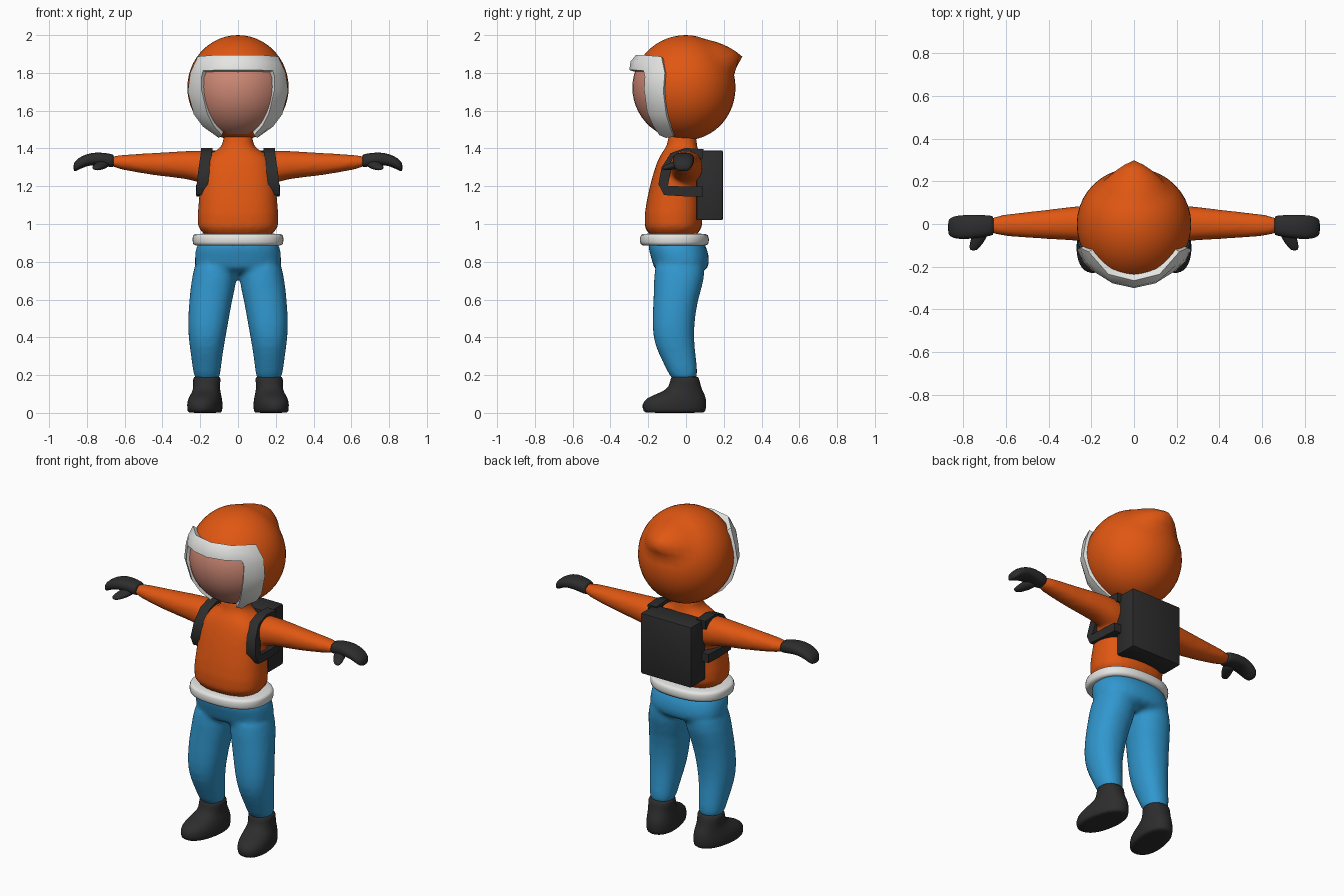
import bpy, bmesh, math
from mathutils import Vector

cube = bpy.data.objects.get("Cube")
if cube:
    bpy.data.objects.remove(cube, do_unlink=True)


def material(name, rgb):
    mat = bpy.data.materials.new(name)
    mat.use_nodes = True
    colour = (*rgb, 1)
    mat.diffuse_color = colour
    shader = next(n for n in mat.node_tree.nodes if n.type == 'BSDF_PRINCIPLED')
    shader.inputs["Base Color"].default_value = colour
    shader.inputs["Roughness"].default_value = 0.7
    return mat


ORANGE = material("orange cloth", (0.75, 0.095, 0.006))
BLUE = material("blue cloth", (0.03, 0.31, 0.62))
BLACK = material("black rubber", (0.026, 0.026, 0.026))
WHITE = material("white fur", (0.78, 0.78, 0.76))
SKIN = material("skin", (0.62, 0.25, 0.18))


def finish(name, bm, *mats, subdivide=0, voxel=0, sharp=None):
    """Turn a bmesh into a shaded object with its modifiers."""
    bmesh.ops.recalc_face_normals(bm, faces=bm.faces)
    mesh = bpy.data.meshes.new(name)
    for face in bm.faces:
        face.smooth = True
    bm.to_mesh(mesh)
    bm.free()
    for mat in mats:
        mesh.materials.append(mat)
    if sharp:
        mesh.set_sharp_from_angle(angle=math.radians(sharp))
    obj = bpy.data.objects.new(name, mesh)
    bpy.context.collection.objects.link(obj)
    if subdivide:
        sub = obj.modifiers.new("Subdivide", 'SUBSURF')
        sub.levels = sub.render_levels = subdivide
    if voxel:
        blend = obj.modifiers.new("Blend", 'REMESH')
        blend.mode = 'VOXEL'
        blend.voxel_size = voxel
        blend.use_smooth_shade = True
        soften = obj.modifiers.new("Soften", 'SMOOTH')
        soften.factor = 0.5
        soften.iterations = 5
    return obj


def skin_rings(bm, rings, closed_ends=True):
    """Bridge rings of points with quads and cap the ends."""
    loops = [[bm.verts.new(p) for p in ring] for ring in rings]
    n = len(loops[0])
    for a, b in zip(loops, loops[1:]):
        for i in range(n):
            j = (i + 1) % n
            bm.faces.new((a[i], a[j], b[j], b[i]))
    if closed_ends:
        bm.faces.new(loops[0])
        bm.faces.new(loops[-1])


def loft(bm, axis, rows, side=1, power=2.2, sides=20):
    """Rows hold a position along the axis, then low/high bounds of the other two axes."""
    def bend(c):
        return math.copysign(abs(c) ** (2 / power), c)
    rings = []
    for t, u0, u1, v0, v1 in rows:
        ring = []
        for i in range(sides):
            a = math.tau * i / sides
            p = [(u0 + u1) / 2 + (u1 - u0) / 2 * bend(math.cos(a)),
                 (v0 + v1) / 2 + (v1 - v0) / 2 * bend(math.sin(a))]
            p.insert(axis, t)
            ring.append((p[0] * side, p[1], p[2]))
        rings.append(ring)
    skin_rings(bm, rings)


def centred(rows):
    """Expand (z, half width, y0, y1) rows to full bounds."""
    return [(z, -w, w, y0, y1) for z, w, y0, y1 in rows]


# Jacket: torso, neck and sleeves blended together
bm = bmesh.new()
loft(bm, 2, centred([
    (0.91, .225, -.225, .09), (1.05, .215, -.225, .09), (1.2, .202, -.193, .085),
    (1.3, .196, -.165, .085), (1.36, .17, -.14, .075), (1.395, .105, -.115, .065),
    (1.42, .075, -.095, .055), (1.5, .085, -.1, .06)]), power=2.4, sides=28)
for side in (1, -1):
    loft(bm, 0, [
        (.1, -.08, .09, 1.2, 1.39), (.2, -.09, .09, 1.215, 1.39),
        (.27, -.078, .085, 1.24, 1.388), (.4, -.072, .068, 1.25, 1.38),
        (.55, -.062, .052, 1.275, 1.37), (.7, -.05, .035, 1.303, 1.363)], side)
finish("jacket", bm, ORANGE, subdivide=1, voxel=0.014)

# Trousers: hips and legs blended together
bm = bmesh.new()
loft(bm, 2, centred([
    (.94, .22, -.215, .09), (.85, .226, -.195, .118), (.8, .232, -.178, .127),
    (.73, .225, -.165, .11)]), power=2.4, sides=28)
for side in (1, -1):
    loft(bm, 2, [
        (.84, .0, .225, -.17, .11), (.7, .003, .248, -.17, .1), (.6, .03, .26, -.174, .062),
        (.45, .055, .269, -.182, .042), (.35, .074, .257, -.166, .046),
        (.25, .089, .242, -.112, .06), (.15, .095, .232, -.07, .065)], side)
finish("trousers", bm, BLUE, subdivide=1, voxel=0.014)

# Fur hem around the waist
bm = bmesh.new()
loft(bm, 2, centred([
    (.885, .225, -.225, .1), (.888, .24, -.243, .12), (.92, .243, -.246, .124),
    (.945, .24, -.241, .118), (.95, .22, -.225, .1)]), power=2.4, sides=28)
finish("waist_hem", bm, WHITE, subdivide=1)

# Boots turned slightly outward, and mittens with thumbs
for side, label in ((1, "left"), (-1, "right")):
    bm = bmesh.new()
    loft(bm, 2, [
        (0, .085, .245, -.215, .095), (.004, .077, .253, -.23, .105),
        (.045, .073, .257, -.24, .112), (.08, .08, .25, -.215, .108),
        (.11, .09, .24, -.13, .095), (.135, .095, .237, -.09, .08),
        (.188, .09, .24, -.083, .07), (.194, .1, .23, -.07, .06)], side)
    pivot = Vector((.165 * side, 0, 0))
    for v in bm.verts:
        turn = .17 * side * min(1, max(0, (.16 - v.co.z) / .06))
        d = v.co - pivot
        v.co.x = pivot.x + d.x * math.cos(turn) - d.y * math.sin(turn)
        v.co.y = d.x * math.sin(turn) + d.y * math.cos(turn)
    finish(label + "_boot", bm, BLACK, subdivide=1)

    bm = bmesh.new()
    loft(bm, 0, [
        (.658, -.05, .035, 1.304, 1.366), (.662, -.055, .04, 1.298, 1.37),
        (.74, -.068, .045, 1.312, 1.383), (.8, -.073, .043, 1.31, 1.373),
        (.85, -.068, .037, 1.282, 1.348), (.873, -.05, .02, 1.275, 1.32)], side, 2.5, 16)
    loft(bm, 1, [
        (-.01, .67, .75, 1.295, 1.35), (-.07, .69, .765, 1.287, 1.33),
        (-.11, .722, .775, 1.282, 1.312), (-.125, .738, .765, 1.288, 1.302)], side, 2, 12)
    finish(label + "_mitten", bm, BLACK, subdivide=1)

# Hood with a point at the back; its front faces are the skin
centre = Vector((0, 0, 1.722))
tip = Vector((0, .305, .16))
bm = bmesh.new()
bmesh.ops.create_uvsphere(bm, u_segments=40, v_segments=26, radius=1)
for v in bm.verts:
    d = v.co.normalized()
    gap = d.angle(tip)
    offset = (d - tip.normalized()).normalized() if gap > .001 else Vector((0, 0, 1))
    reach = .14 + .56 * min(1, max(0, (offset.z + 1) / 1.1))
    push = .075 * max(0, 1 - gap / reach) ** 1.3
    depth = .284 if d.y < 0 else .262
    v.co = centre + Vector((d.x * .268, d.y * depth, d.z * .278)) + d * push
for face in bm.faces:
    c = face.calc_center_median()
    face.material_index = int(c.y < -.13 and abs(c.x) < .225 and c.z < 1.86)
finish("hood", bm, ORANGE, SKIN)

# Fur trim framing the face: inner edge, outer edge
half = [
    ((0, -.3, 1.815), (0, -.265, 1.895)),
    ((.1, -.278, 1.815), (.12, -.235, 1.895)),
    ((.185, -.225, 1.812), (.213, -.13, 1.887)),
    ((.193, -.218, 1.78), (.253, -.112, 1.8)),
    ((.193, -.222, 1.71), (.266, -.12, 1.7)),
    ((.165, -.205, 1.59), (.234, -.105, 1.58)),
    ((.13, -.175, 1.52), (.185, -.085, 1.515)),
    ((.085, -.14, 1.47), (.11, -.065, 1.462))]
mirrored = [tuple((-x, y, z) for x, y, z in pair) for pair in half[:0:-1]]
rings = []
for pair in mirrored + half:
    inner, outer = (Vector(p) - centre for p in pair)
    middle = (inner + outer) / 2 * 1.04
    rings.append([centre + p for p in (inner * .8, inner, middle, outer, outer * .8)])
bm = bmesh.new()
skin_rings(bm, rings)
finish("hood_trim", bm, WHITE, sharp=50)

# Backpack
bm = bmesh.new()
bmesh.ops.create_cube(bm, size=1)
for v in bm.verts:
    v.co = Vector((v.co.x * .34, .125 + v.co.y * .14, 1.205 + v.co.z * .37))
bmesh.ops.bevel(bm, geom=bm.edges[:], offset=.008, segments=2, affect='EDGES', profile=.5)
finish("backpack", bm, BLACK, sharp=35)

# Straps looping over the shoulder and under the arm: y, z, x of the centre line
path = [(.09, 1.37, .165), (0, 1.377, .165), (-.065, 1.355, .167), (-.105, 1.29, .178),
        (-.12, 1.21, .189), (-.108, 1.178, .192), (0, 1.172, .19), (.09, 1.172, .185)]
for side, label in ((1, "left"), (-1, "right")):
    rings = []
    for i, (y, z, x) in enumerate(path):
        before, after = path[max(i - 1, 0)], path[min(i + 1, len(path) - 1)]
        along = Vector((after[0] - before[0], after[1] - before[1])).normalized()
        across = Vector((along.y, -along.x)) * .026
        rings.append([((x + w * .03) * side, y + s * across.x, z + s * across.y)
                      for w, s in ((-1, -1), (1, -1), (1, 1), (-1, 1))])
    bm = bmesh.new()
    skin_rings(bm, rings)
    finish(label + "_strap", bm, BLACK, sharp=40)
